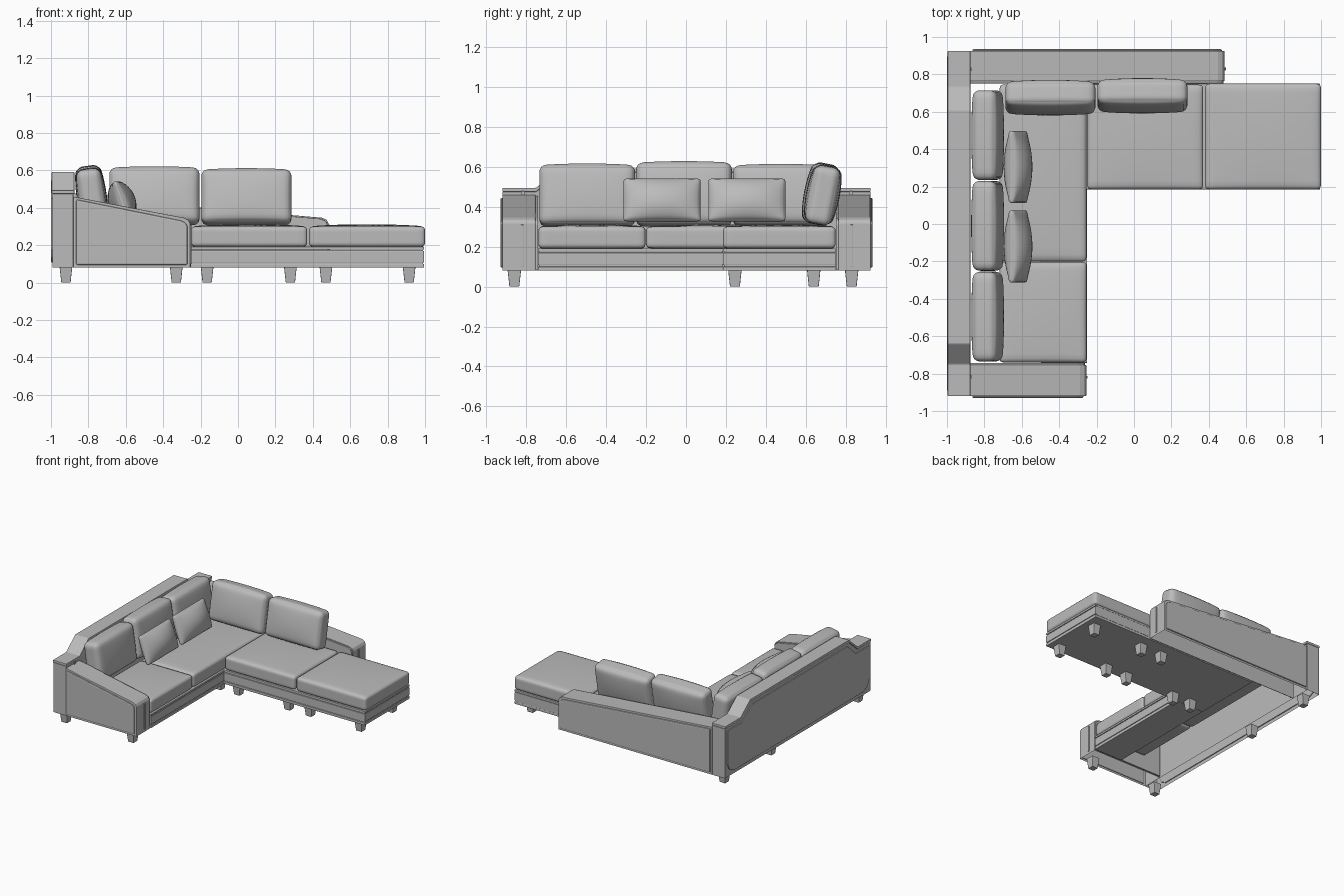
import bpy, bmesh, math
from mathutils import Vector, Matrix

old = bpy.data.objects.get("Cube")
if old:
    bpy.data.objects.remove(old, do_unlink=True)

grey = bpy.data.materials.new("soft grey upholstery")
grey.use_nodes = True
colour = (0.5, 0.5, 0.5, 1)
grey.diffuse_color = colour
grey.node_tree.nodes["Principled BSDF"].inputs["Base Color"].default_value = colour


def finish(name, bm, bevel=0.0, smooth=False):
    for f in bm.faces:
        f.smooth = smooth
    mesh = bpy.data.meshes.new(name)
    bm.to_mesh(mesh)
    bm.free()
    mesh.materials.append(grey)
    obj = bpy.data.objects.new(name, mesh)
    bpy.context.collection.objects.link(obj)
    if bevel:
        mod = obj.modifiers.new("soft edge", 'BEVEL')
        mod.width, mod.segments = bevel, 2
        mod.limit_method = 'ANGLE'
    return obj


def prism(name, profile, axis, lo, hi, bevel=0.004, hollow=False):
    """Extrude a profile in (x, z) along y, or in (y, z) along x; hollow leaves the underside open."""
    bm = bmesh.new()
    place = (lambda a, z, t: (a, t, z)) if axis == 'Y' else (lambda a, z, t: (t, a, z))
    face = bm.faces.new([bm.verts.new(place(a, z, lo)) for a, z in profile])
    out = bmesh.ops.extrude_face_region(bm, geom=[face])
    moved = [v for v in out["geom"] if isinstance(v, bmesh.types.BMVert)]
    bmesh.ops.translate(bm, verts=moved, vec=Vector(place(0, 0, hi - lo)))
    bmesh.ops.recalc_face_normals(bm, faces=bm.faces)
    if hollow:
        base = min(z for a, z in profile) + 0.001
        under = [f for f in bm.faces if all(v.co.z < base for v in f.verts)]
        bmesh.ops.delete(bm, geom=under, context='FACES')
    return finish(name, bm, bevel)


def box(name, x, y, z, bevel=0.003):
    rect = [(x[0], z[0]), (x[1], z[0]), (x[1], z[1]), (x[0], z[1])]
    return prism(name, rect, 'Y', y[0], y[1], bevel)


def cushion(name, centre, size, axis, bulge, radius, rot=(0, 0, 0), n=16, crown=0.0):
    """Rounded box whose two broad sides swell along the given axis; crown lifts the top edge."""
    bm = bmesh.new()
    bmesh.ops.create_cube(bm, size=2)
    bmesh.ops.subdivide_edges(bm, edges=bm.edges[:], cuts=n - 1, use_grid_fill=True)
    half = Vector(size) / 2
    others = [i for i in range(3) if i != axis]
    for v in bm.verts:
        u = Vector([math.sin(c * math.pi / 2) for c in v.co])
        p = Vector([u[i] * half[i] for i in range(3)])
        q = Vector([max(radius - half[i], min(half[i] - radius, p[i])) for i in range(3)])
        p = q + (p - q).normalized() * radius
        swell = (1 - u[others[0]] ** 2) * (1 - u[others[1]] ** 2)
        p[axis] += bulge * u[axis] * swell ** 0.75
        p.z += crown * max(0, u.z) * (1 - u[others[0]] ** 2)
        v.co = p
    turn = Matrix.Identity(4)
    for angle, ax in zip(rot, "XYZ"):
        turn = Matrix.Rotation(math.radians(angle), 4, ax) @ turn
    bmesh.ops.transform(bm, matrix=Matrix.Translation(centre) @ turn, verts=bm.verts)
    bmesh.ops.recalc_face_normals(bm, faces=bm.faces)
    return finish(name, bm, smooth=True)


# Long back rail: open-bottomed body, raised outer panel and a cap that follows its outline
crest = [(-0.92, 0.475), (-0.75, 0.475), (-0.64, 0.572), (0.61, 0.572), (0.73, 0.475), (0.925, 0.475)]
prism("back_rail", [(0.925, 0.08), (-0.92, 0.08)] + crest, 'X', -0.992, -0.88, hollow=True)
cap = crest + [(y, z + 0.02) for y, z in reversed(crest)]
prism("back_rail_cap", cap, 'X', -0.996, -0.875)
panel = [(y * 0.97, z - 0.025) for y, z in crest]
low = [(0.897, 0.18), (0.875, 0.135), (0.82, 0.108), (-0.82, 0.108), (-0.87, 0.135), (-0.892, 0.18)]
prism("back_rail_panel", low + panel, 'X', -1.0, -0.985)


# Sloping hollow arms at the front and rear, with a raised outer panel and inner lining
def arm(name, end, side, inner, outer):
    def outline(inset):
        return [(-0.88 + inset, 0.08 + inset), (end - inset, 0.08 + inset),
                (end - inset, 0.315 - inset), (end - 0.01 - inset, 0.335 - inset),
                (end - 0.035 - inset, 0.347 - inset), (-0.88 + inset, 0.46 - inset)]

    def span(a, b):
        return sorted((side * a, side * b))
    prism(name + "_body", outline(0), 'Y', *span(inner + 0.012, outer), hollow=True)
    prism(name + "_lining", outline(0.006), 'Y', *span(inner, inner + 0.012), bevel=0.002)
    prism(name + "_panel", outline(0.015), 'Y', *span(outer - 0.006, outer + 0.01), bevel=0.008)
    box(name + "_end_strip", (end - 0.01, end + 0.006),
        span(inner + 0.07, inner + 0.085), (0.1, 0.31), 0.002)
    box(name + "_bracket", (-0.88, -0.868), span(inner + 0.065, inner + 0.085), (0.4, 0.478), 0.002)


arm("front_arm", -0.255, -1, 0.742, 0.92)
arm("rear_arm", 0.485, 1, 0.752, 0.925)

# Seat bases: plinth, recessed band, rail and upper lip
for name, x, y in (("chaise_base", (-0.5, 0.995), (0.185, 0.75)),
                   ("side_base", (-0.5, -0.25), (-0.742, 0.185))):
    box(name + "_plinth", x, y, (0.08, 0.1))
    box(name + "_band", (x[0], x[1] - 0.006), (y[0] + 0.006, y[1]), (0.1, 0.175), 0)
    box(name + "_rail", x, y, (0.108, 0.17))
    box(name + "_lip", x, y, (0.176, 0.192))

# Seat cushions
for name, x, y in (("front_seat", (-0.72, -0.253), (-0.74, -0.203)),
                   ("corner_seat", (-0.72, -0.253), (-0.2, 0.745)),
                   ("middle_seat", (-0.25, 0.37), (0.185, 0.745)),
                   ("chaise_seat", (0.38, 1.0), (0.185, 0.75))):
    cushion(name, ((x[0] + x[1]) / 2, (y[0] + y[1]) / 2, 0.246),
            (x[1] - x[0], y[1] - y[0], 0.108), 2, 0.012, 0.022)

# Leaning back cushions along the rail
for i, (y, top) in enumerate(((-0.495, 0.61), (-0.01, 0.622), (0.475, 0.608))):
    cushion(f"side_back_cushion_{i}", (-0.782, y, (top + 0.3) / 2),
            (0.125, 0.48, top - 0.308), 0, 0.018, 0.035, (0, -8, 0), crown=0.008)

# Leaning back cushions along the rear arm
for i, (x, y, top) in enumerate(((-0.447, 0.675, 0.616), (0.045, 0.685, 0.606))):
    cushion(f"rear_back_cushion_{i}", (x, y, (top + 0.305) / 2),
            (0.482, 0.125, top - 0.315), 1, 0.022, 0.035, (-11, 0, 0), crown=0.008)

# Loose throw pillows
for i, y in enumerate((-0.12, 0.305)):
    cushion(f"throw_pillow_{i}", (-0.62, y, 0.434), (0.026, 0.385, 0.225),
            0, 0.06, 0.012, (0, -20, 0))

# Tapered square legs
feet = [(-0.92, -0.86), (-0.33, -0.86), (-0.92, 0.245), (-0.92, 0.83), (-0.33, 0.245), (-0.165, 0.245)]
feet += [(x, y) for x in (0.28, 0.47, 0.915) for y in (0.245, 0.64)]
for i, (x, y) in enumerate(feet):
    bm = bmesh.new()
    bmesh.ops.create_cone(bm, cap_ends=True, segments=4, radius1=0.035, radius2=0.048, depth=0.085)
    place = Matrix.Translation((x, y, 0.0425)) @ Matrix.Rotation(math.pi / 4, 4, 'Z')
    bmesh.ops.transform(bm, matrix=place, verts=bm.verts)
    finish(f"leg_{i}", bm, 0.003)
